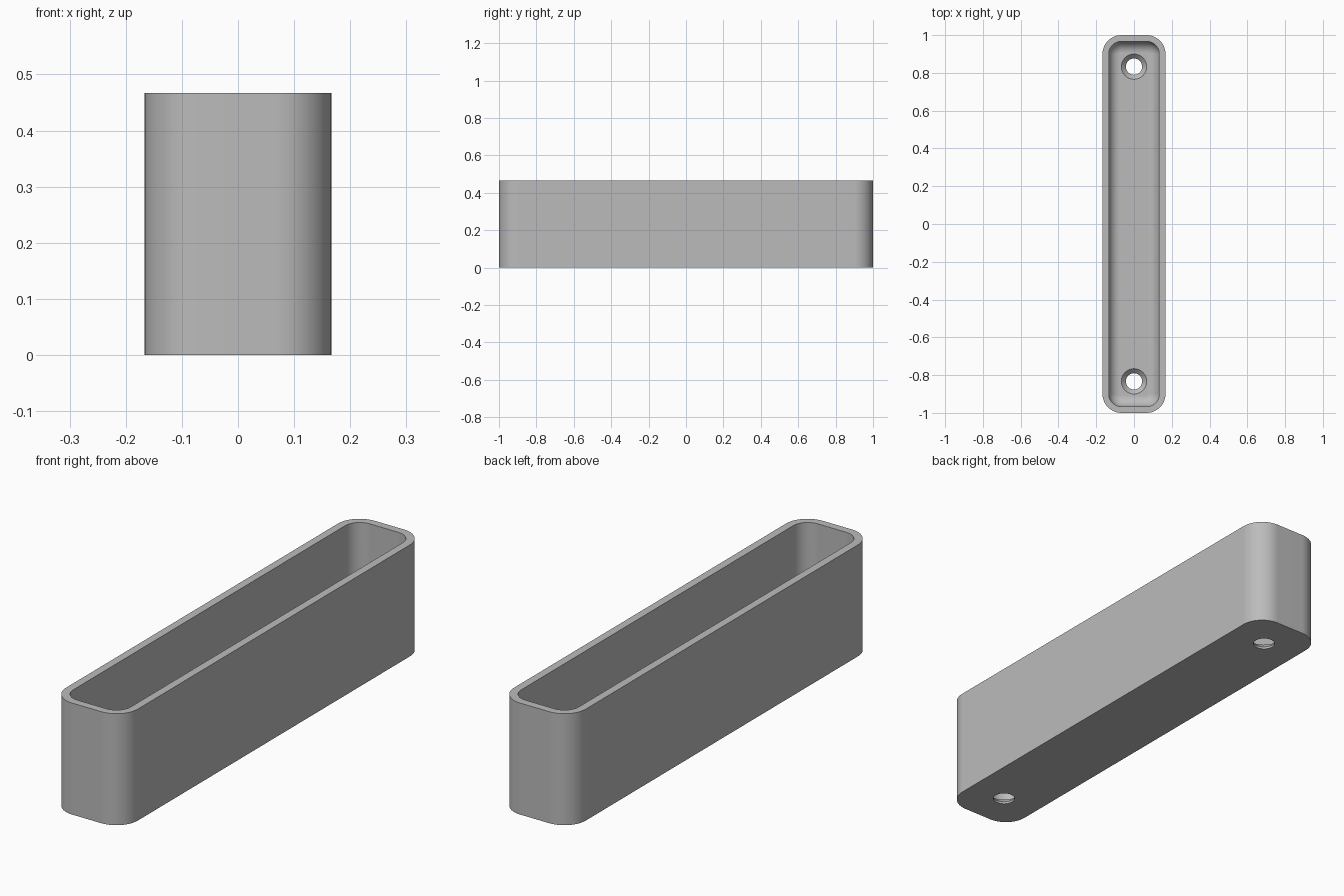
import bpy
import bmesh
from math import sin, cos, pi

if "Cube" in bpy.data.objects:
    bpy.data.objects.remove(bpy.data.objects["Cube"])

HALF_X, HALF_Y, HEIGHT = 0.1667, 1.0, 0.467
CORNER, WALL, FLOOR, FILLET = 0.1, 0.0333, 0.0333, 0.06
HOLE_Y, HOLE_R, SINK_R = 0.833, 0.043, 0.067
STEPS = 12

grey = bpy.data.materials.new("plain grey")
grey.use_nodes = True
colour = (0.5, 0.5, 0.5, 1)
grey.diffuse_color = colour
grey.node_tree.nodes["Principled BSDF"].inputs["Base Color"].default_value = colour


def make_object(name, bm):
    bmesh.ops.recalc_face_normals(bm, faces=bm.faces)
    mesh = bpy.data.meshes.new(name)
    bm.to_mesh(mesh)
    bm.free()
    mesh.materials.append(grey)
    obj = bpy.data.objects.new(name, mesh)
    bpy.context.collection.objects.link(obj)
    return obj


def rounded_ring(bm, inset, z):
    """Rounded rectangle, moved inwards from the outer wall by inset."""
    r = CORNER - inset
    cx, cy = HALF_X - CORNER, HALF_Y - CORNER
    ring = []
    for k, (sx, sy) in enumerate([(1, 1), (-1, 1), (-1, -1), (1, -1)]):
        for i in range(STEPS + 1):
            a = (k + i / STEPS) * pi / 2
            ring.append(bm.verts.new((sx * cx + r * cos(a), sy * cy + r * sin(a), z)))
    return ring


def circle_ring(bm, r, y, z, n=48):
    return [bm.verts.new((r * cos(2 * pi * i / n), y + r * sin(2 * pi * i / n), z))
            for i in range(n)]


def loft(bm, rings):
    """Skin a closed solid through a stack of rings."""
    for a, b in zip(rings, rings[1:]):
        for i in range(len(a)):
            j = (i + 1) % len(a)
            bm.faces.new((a[i], a[j], b[j], b[i]))
    bm.faces.new(rings[0])
    bm.faces.new(rings[-1])


# Tray: outer wall, rim, inner wall, then a filleted floor
section = [(0, 0), (0, HEIGHT), (WALL, HEIGHT)]
for i in range(9):
    a = i / 8 * pi / 2
    section.append((WALL + FILLET * (1 - cos(a)), FLOOR + FILLET * (1 - sin(a))))
bm = bmesh.new()
loft(bm, [rounded_ring(bm, inset, z) for inset, z in section])
tray = make_object("tray", bm)

# Countersunk screw holes through the floor
bm = bmesh.new()
sink_depth = SINK_R - HOLE_R
for y in (-HOLE_Y, HOLE_Y):
    profile = [(HOLE_R, -0.05), (HOLE_R, FLOOR - sink_depth),
               (SINK_R + 0.01, FLOOR + 0.01)]
    loft(bm, [circle_ring(bm, r, y, z) for r, z in profile])
cutter = make_object("hole_cutter", bm)
cutter.hide_render = True

cut = tray.modifiers.new("screw holes", "BOOLEAN")
cut.operation = "DIFFERENCE"
cut.solver = "EXACT"
cut.object = cutter

bpy.ops.object.select_all(action="DESELECT")
tray.select_set(True)
bpy.context.view_layer.objects.active = tray
bpy.ops.object.modifier_apply(modifier=cut.name)
bpy.data.objects.remove(cutter)

# Smooth corners, crisp rim and hole edges
bpy.ops.object.shade_smooth_by_angle(angle=pi / 6)
weighted = tray.modifiers.new("even shading", "WEIGHTED_NORMAL")
weighted.keep_sharp = True
